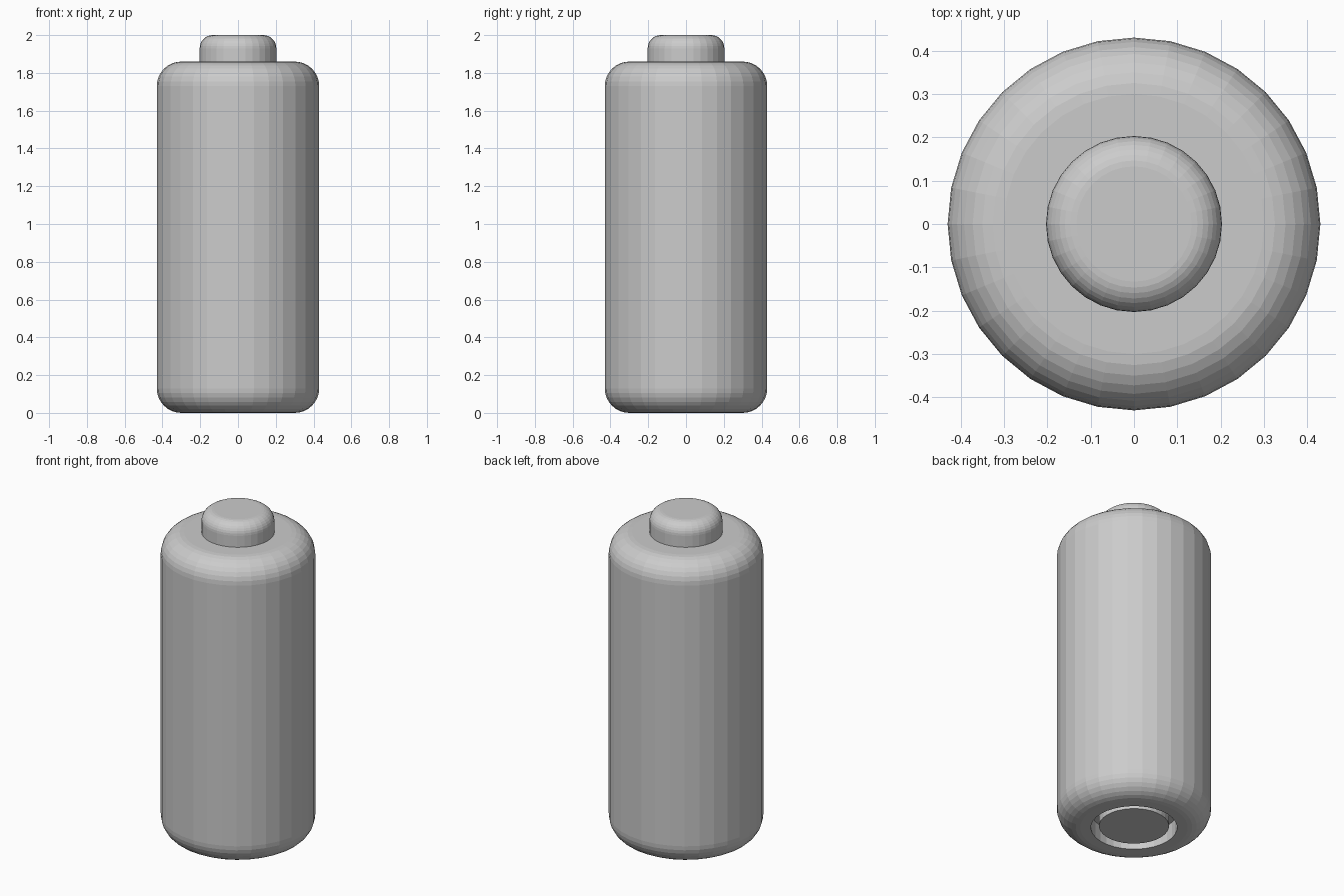
import bpy, bmesh, math

cube = bpy.data.objects.get("Cube")
if cube:
    bpy.data.objects.remove(cube, do_unlink=True)

SIDES = 32
grey = bpy.data.materials.new("light_grey")
grey.use_nodes = True
colour = (0.6, 0.6, 0.6, 1)
grey.diffuse_color = colour
grey.node_tree.nodes["Principled BSDF"].inputs["Base Color"].default_value = colour


def fillet(radius, z, size, start, steps=8):
    """Quarter-round profile points; radius and z give the arc centre."""
    angles = [math.radians(start + 90 * i / steps) for i in range(steps + 1)]
    return [(radius + size * math.cos(a), z + size * math.sin(a)) for a in angles]


def lathe(name, profile):
    """Spin a profile that begins and ends on the axis into a faceted solid."""
    bm = bmesh.new()
    verts = [bm.verts.new((r, 0, z)) for r, z in profile]
    edges = [bm.edges.new(pair) for pair in zip(verts, verts[1:])]
    bmesh.ops.spin(bm, geom=verts + edges, cent=(0, 0, 0), axis=(0, 0, 1),
                   angle=math.tau, steps=SIDES, use_duplicate=False)
    bmesh.ops.remove_doubles(bm, verts=bm.verts, dist=0.0001)
    bmesh.ops.recalc_face_normals(bm, faces=bm.faces)
    mesh = bpy.data.meshes.new(name)
    bm.to_mesh(mesh)
    bm.free()
    mesh.materials.append(grey)
    obj = bpy.data.objects.new(name, mesh)
    bpy.context.collection.objects.link(obj)
    return obj


# Rounded can with a ring groove around the base contact
groove = [(0, 0.01), (0.195, 0.01), (0.195, 0.1), (0.24, 0.1), (0.24, 0)]
lower_edge = fillet(0.3, 0.13, 0.13, -90)
upper_edge = fillet(0.3, 1.73, 0.13, 0)
lathe("battery_body", groove + lower_edge + upper_edge + [(0, 1.86)])

# Raised contact on top
lathe("top_terminal", [(0, 1.85), (0.203, 1.85)]
      + fillet(0.133, 1.93, 0.07, 0) + [(0, 2)])
